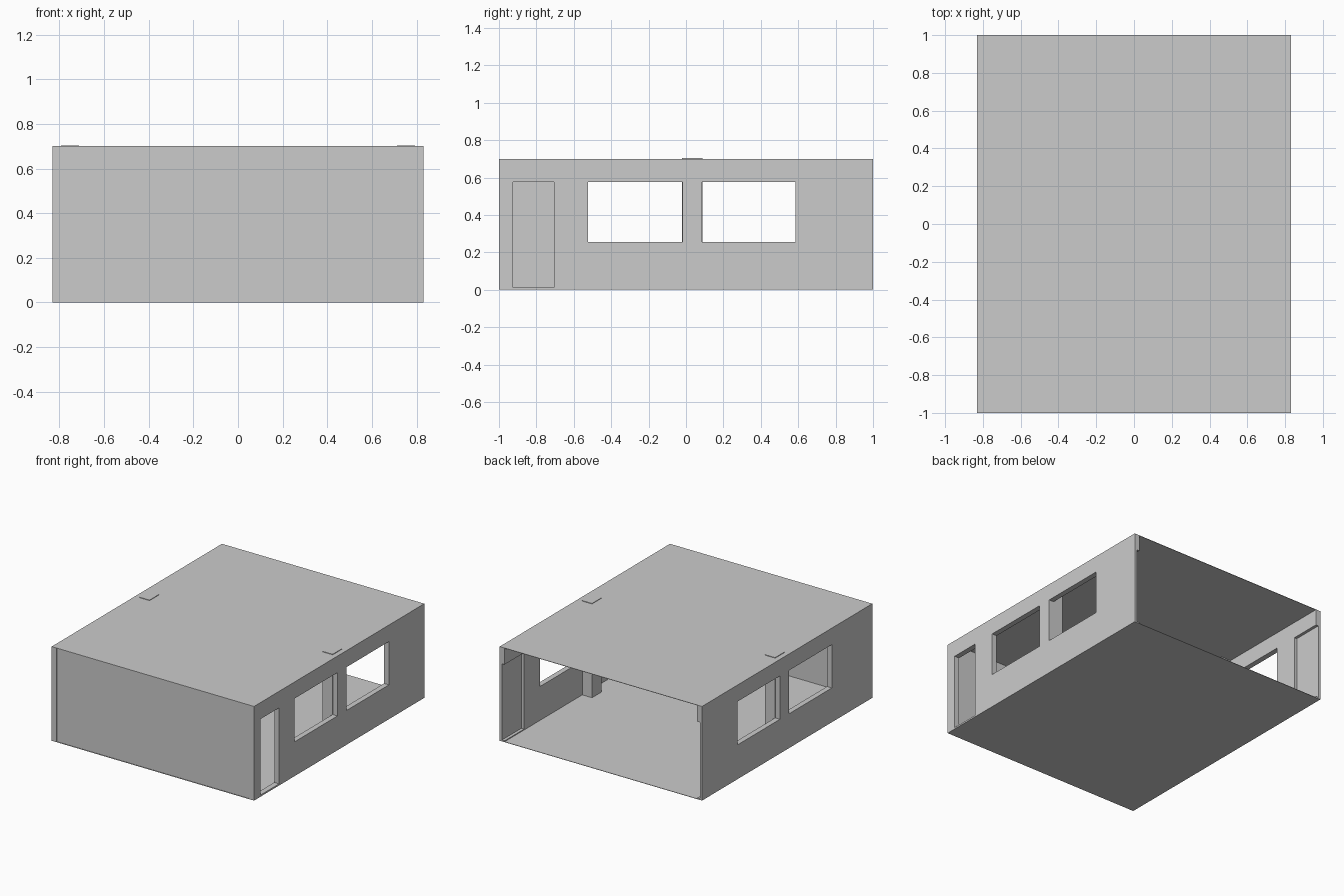
import bpy

if "Cube" in bpy.data.objects:
    bpy.data.objects.remove(bpy.data.objects["Cube"])

W, D, H = 0.832, 1.0, 0.70     # half width, half depth, height
T = 0.04                       # wall thickness
S = 0.003                      # floor and roof sheet thickness


def box(name, x0, x1, y0, y1, z0, z1):
    x0, x1 = min(x0, x1), max(x0, x1)
    bpy.ops.mesh.primitive_cube_add(size=1)
    ob = bpy.context.object
    ob.name = name
    for v in ob.data.vertices:
        v.co = ((x0, x1)[v.co.x > 0], (y0, y1)[v.co.y > 0], (z0, z1)[v.co.z > 0])
    return ob


def cut(ob, *bounds):
    # Carve a box out of a wall and discard the cutter
    cutter = box("cutter", *bounds)
    cutter.hide_render = True
    mod = ob.modifiers.new("opening", 'BOOLEAN')
    mod.operation = 'DIFFERENCE'
    mod.solver = 'EXACT'
    mod.object = cutter
    bpy.context.view_layer.objects.active = ob
    bpy.ops.object.modifier_apply(modifier=mod.name)
    bpy.data.objects.remove(cutter)


# Floor and roof sheets
box("floor", -W, W, -D, D, 0, S)
box("roof", -W, W, -D, D, H - S, H)

# Closed front wall, set between the side walls
box("front_wall", -W + T, W - T, -D + 0.004, -D + T, S, H - S)

for side, label in ((-1, "left"), (1, "right")):
    wall = box(label + "_wall", side * (W - T), side * W, -D, D, S, H - S)
    # Two window openings
    for y0, y1 in ((-0.525, -0.02), (0.085, 0.585)):
        cut(wall, side * (W - 0.1), side * (W + 0.1), y0, y1, 0.255, 0.577)
    # Shallow inner recess beside the open back
    cut(wall, side * (W - 0.1), side * (W - 0.018), 0.77, D + 0.1, 0.01, 0.577)
    # Doorway on the right wall only
    if side > 0:
        cut(wall, W - 0.1, W + 0.1, -0.925, -0.705, 0.012, 0.577)
    # Column between the windows
    box(label + "_column", side * 0.712, side * (W - T + 0.002), -0.022, 0.087, 0, H + 0.004)
